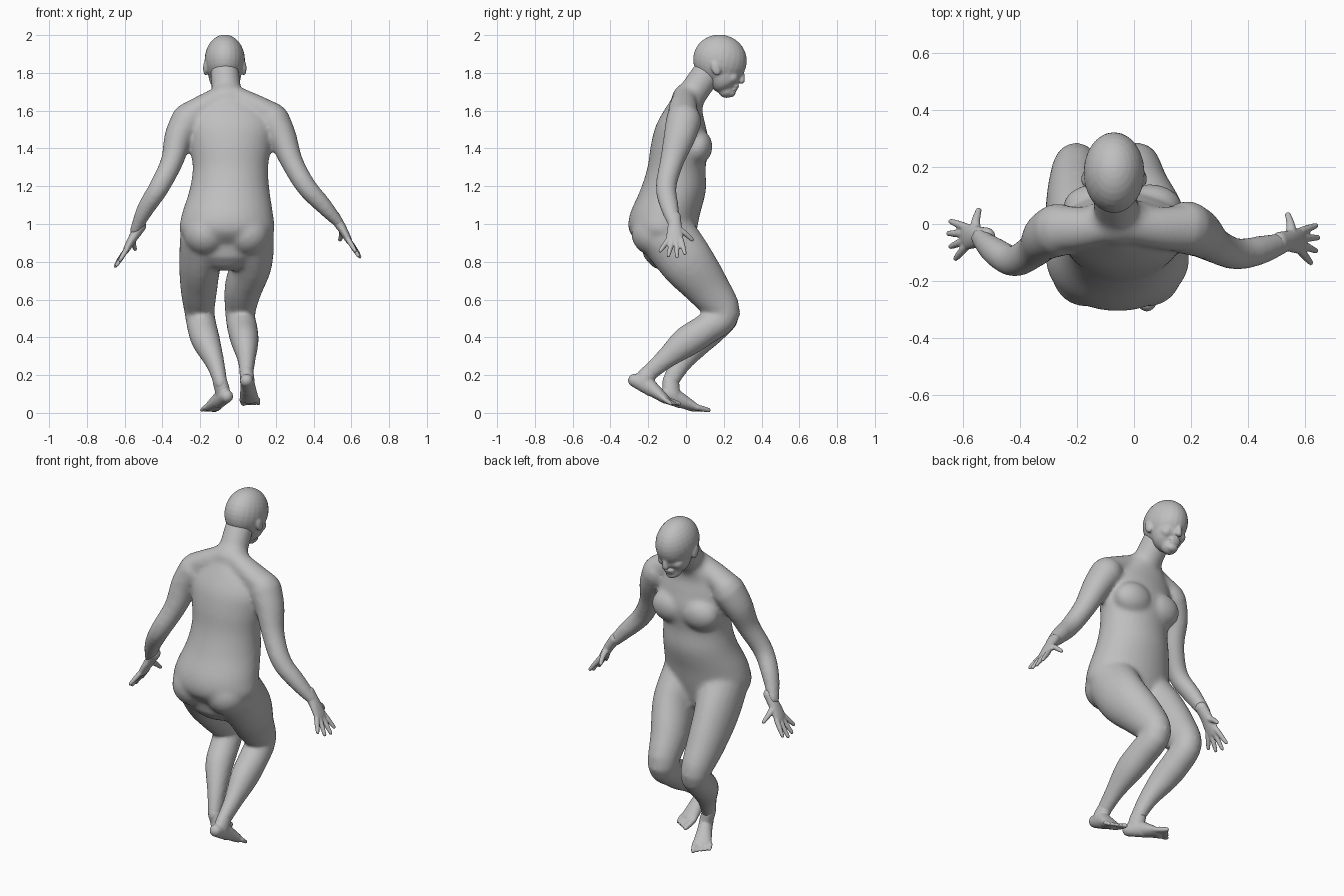
import bpy
import bmesh
import math
from mathutils import Vector, Matrix

cube = bpy.data.objects.get("Cube")
if cube:
    bpy.data.objects.remove(cube, do_unlink=True)

skin = bpy.data.materials.new("plain grey skin")
skin.use_nodes = True
GREY = (0.52, 0.52, 0.52, 1)
skin.diffuse_color = GREY
skin.node_tree.nodes["Principled BSDF"].inputs["Base Color"].default_value = GREY

X, Y, Z = Vector((1, 0, 0)), Vector((0, 1, 0)), Vector((0, 0, 1))


def spline(rows, steps=4):
    """Smoothly interpolate rows of centre and radii."""
    out = []
    for i in range(len(rows) - 1):
        a, b, c, d = (rows[min(max(k, 0), len(rows) - 1)] for k in range(i - 1, i + 3))
        for s in range(steps):
            t = s / steps
            out.append([0.5 * (2 * q + (r - p) * t + (2 * p - 5 * q + 4 * r - u) * t * t
                               + (3 * q - p - 3 * r + u) * t ** 3)
                        for p, q, r, u in zip(a, b, c, d)])
    return out + [list(rows[-1])]


def loft(bm, rows, side=X, level=False, sides=20):
    """Skin oval rings (x, y, z, side radius, depth radius), with round ends."""
    rows = spline(rows)
    pts = [Vector(r[:3]) for r in rows]
    rings = []
    for i, r in enumerate(rows):
        t = (pts[min(i + 1, len(pts) - 1)] - pts[max(i - 1, 0)]).normalized()
        if level:
            t = Z.copy()
        u = (side - t * side.dot(t)).normalized()
        rings.append((pts[i], t, u, t.cross(u), r[3], r[4]))

    def cap(ring, sign):
        c, t, u, v, a, b = ring
        return [(c + t * sign * min(a, b) * math.sin(k), t, u, v,
                 a * math.cos(k), b * math.cos(k)) for k in (0.5, 1.0, 1.4)]

    rings = cap(rings[0], -1)[::-1] + rings + cap(rings[-1], 1)
    loops = []
    for c, t, u, v, a, b in rings:
        angles = [2 * math.pi * k / sides for k in range(sides)]
        loops.append([bm.verts.new(c + u * a * math.cos(w) + v * b * math.sin(w)) for w in angles])
    for p, q in zip(loops, loops[1:]):
        for k in range(sides):
            n = (k + 1) % sides
            bm.faces.new((p[k], p[n], q[n], q[k]))
    bm.faces.new(loops[0][::-1])
    bm.faces.new(loops[-1])


def ball(bm, centre, radii, tilt=0):
    m = (Matrix.Translation(centre) @ Matrix.Rotation(tilt, 4, "X")
         @ Matrix.Diagonal((*radii, 1)))
    bmesh.ops.create_uvsphere(bm, u_segments=24, v_segments=16, radius=1, matrix=m)


def finish(name, bm, voxel, rounds):
    """Fuse overlapping volumes into one soft surface."""
    bmesh.ops.recalc_face_normals(bm, faces=bm.faces)
    mesh = bpy.data.meshes.new(name)
    bm.to_mesh(mesh)
    bm.free()
    mesh.materials.append(skin)
    ob = bpy.data.objects.new(name, mesh)
    bpy.context.collection.objects.link(ob)
    fuse = ob.modifiers.new("fuse", "REMESH")
    fuse.mode = "VOXEL"
    fuse.voxel_size = voxel
    fuse.use_smooth_shade = True
    soft = ob.modifiers.new("soften", "SMOOTH")
    soft.factor = 0.5
    soft.iterations = rounds


# Torso, from crotch to neck
body = bmesh.new()
loft(body, [
    (-.06, -.1, .89, .2, .14), (-.058, -.122, .96, .25, .178), (-.056, -.112, 1.05, .242, .186),
    (-.045, -.068, 1.18, .212, .174), (-.04, -.05, 1.3, .2, .154), (-.04, -.032, 1.42, .218, .154),
    (-.04, -.028, 1.52, .225, .132), (-.045, -.015, 1.6, .19, .102), (-.055, .01, 1.66, .115, .088)],
    level=True, sides=32)
loft(body, [(-.055, -.02, 1.6, .1, .08), (-.06, .035, 1.69, .08, .078), (-.07, .112, 1.8, .077, .078)])
for s in (-1, 1):
    ball(body, (-.04 + s * .095, .058, 1.405), (.115, .082, .095), -.2)   # chest
    ball(body, (-.06 + s * .11, -.165, .95), (.12, .125, .12))           # buttock
    loft(body, [(-.055 + s * .02, -.005, 1.68, .06, .06),                # shoulder slope
                (-.045 + s * .14, -.015, 1.62, .075, .065),
                (-.04 + s * .23, -.015, 1.565, .085, .075)], side=Y)

# Arms, shoulder to wrist
loft(body, [(.185, -.012, 1.55, .095, .09), (.235, -.035, 1.46, .085, .076),
            (.285, -.075, 1.33, .064, .06), (.36, -.105, 1.2, .056, .054),
            (.45, -.09, 1.1, .051, .046), (.535, -.062, 1.005, .036, .029)], side=Y)
loft(body, [(-.265, -.02, 1.55, .095, .09), (-.315, -.045, 1.46, .085, .076),
            (-.35, -.09, 1.33, .064, .06), (-.42, -.13, 1.19, .056, .054),
            (-.49, -.095, 1.08, .051, .046), (-.545, -.047, .965, .036, .029)], side=Y)

# Legs, hip to ankle
loft(body, [(-.178, -.09, .93, .13, .15), (-.2, .005, .8, .112, .145), (-.207, .115, .66, .098, .118),
            (-.203, .2, .53, .08, .088), (-.187, .13, .44, .079, .082), (-.167, .06, .375, .075, .078),
            (-.12, -.03, .26, .05, .056), (-.09, -.09, .15, .036, .044)])
loft(body, [(.06, -.09, .93, .13, .15), (.072, .005, .8, .111, .145), (.028, .115, .66, .1, .118),
            (.012, .2, .525, .08, .088), (.025, .1, .44, .08, .082), (.037, 0, .375, .073, .082),
            (.045, -.11, .285, .049, .056), (.045, -.21, .2, .036, .044)])
finish("body", body, .011, 14)

# Head, bowed forward
head = bmesh.new()
MID = -.07
ball(head, (MID, .18, 1.868), (.107, .143, .134), -.25)
loft(head, [(MID, .195, 1.86, .092, .105), (MID, .2, 1.79, .088, .094),
            (MID, .205, 1.74, .074, .074), (MID, .213, 1.713, .046, .046)])
ball(head, (MID, .279, 1.827), (.066, .03, .024))           # brow
loft(head, [(MID, .292, 1.812, .013, .013), (MID, .297, 1.78, .015, .015),
            (MID, .295, 1.757, .021, .016)])                # nose
ball(head, (MID, .262, 1.73), (.036, .02, .012))            # upper lip
ball(head, (MID, .256, 1.714), (.032, .018, .01))           # lower lip
ball(head, (MID, .235, 1.693), (.034, .028, .022))          # chin
for s in (-1, 1):
    ball(head, (MID + s * .042, .24, 1.775), (.038, .038, .034))  # cheek
    ball(head, (MID + s * .036, .268, 1.806), (.018, .014, .01))  # eye
    ball(head, (MID + s * .102, .158, 1.825), (.013, .025, .04), .3)  # ear
finish("head", head, .006, 5)


# Hands, mirrored about each wrist
def hand(name, wrist, s):
    bm = bmesh.new()

    def at(x, y, z):
        return Vector((wrist[0] + s * x, wrist[1] + y, wrist[2] + z))

    loft(bm, [(*at(-.03, -.004, .04), .037, .03), (*at(-.004, 0, .0), .036, .027),
              (*at(.018, 0, -.035), .041, .023), (*at(.04, 0, -.075), .046, .019),
              (*at(.05, -.005, -.095), .043, .015)], side=Y)
    tips = [(.1, .055, -.16), (.108, .012, -.178), (.1, -.035, -.172), (.082, -.078, -.145)]
    for k, tip in enumerate(tips):
        root = Vector((.045, .034 - .023 * k, -.085))
        loft(bm, [(*at(*root.lerp(Vector(tip), f)), r, r)
                  for f, r in ((0, .015), (.5, .0135), (.95, .01))], side=Y, sides=10)
    loft(bm, [(*at(.01, .015, -.025), .021, .019), (*at(.01, .055, -.05), .016, .015),
              (*at(.0, .092, -.083), .011, .011)], side=X, sides=10)     # thumb
    finish(name, bm, .005, 3)


hand("left_hand", (.54, -.06, 1), 1)
hand("right_hand", (-.545, -.045, .95), -1)


# Feet, ankle and heel to toes
def foot(name, shin, heel, pad, s):
    bm = bmesh.new()
    shin, heel, pad = Vector(shin), Vector(heel), Vector(pad)
    run = pad - heel
    out = run.cross(Z).normalized() * s      # towards the little toe
    up = out.cross(run).normalized() * s
    rows = []
    for f, lift, wide, deep in ((0, 0, .035, .036), (.3, .012, .038, .046),
                                (.65, .008, .044, .036), (1, 0, .052, .024)):
        rows.append((*(heel + run * f + up * lift), wide, deep))
    loft(bm, rows, side=out)
    loft(bm, [(*shin, .037, .045), (*(heel + run * .22 + up * .025), .038, .047),
              (*(heel + run * .5), .036, .034)], side=out)               # ankle
    ahead = Vector((run.x, run.y, 0)).normalized()
    for k in range(5):
        root = pad + out * (.021 * k - .038)
        reach = .07 - .009 * k
        r = .016 if k == 0 else .012
        tip = root + ahead * reach - Z * (pad.z * .2 + .01)
        loft(bm, [(*root, r, r), (*root.lerp(tip, .5), r, r), (*tip, r * .8, r * .8)],
             side=out, sides=10)
    finish(name, bm, .006, 4)


foot("left_foot", (.045, -.19, .215), (.045, -.272, .172), (.06, -.11, .072), 1)
foot("right_foot", (-.097, -.08, .17), (-.06, -.115, .088), (-.135, .04, .03), -1)
